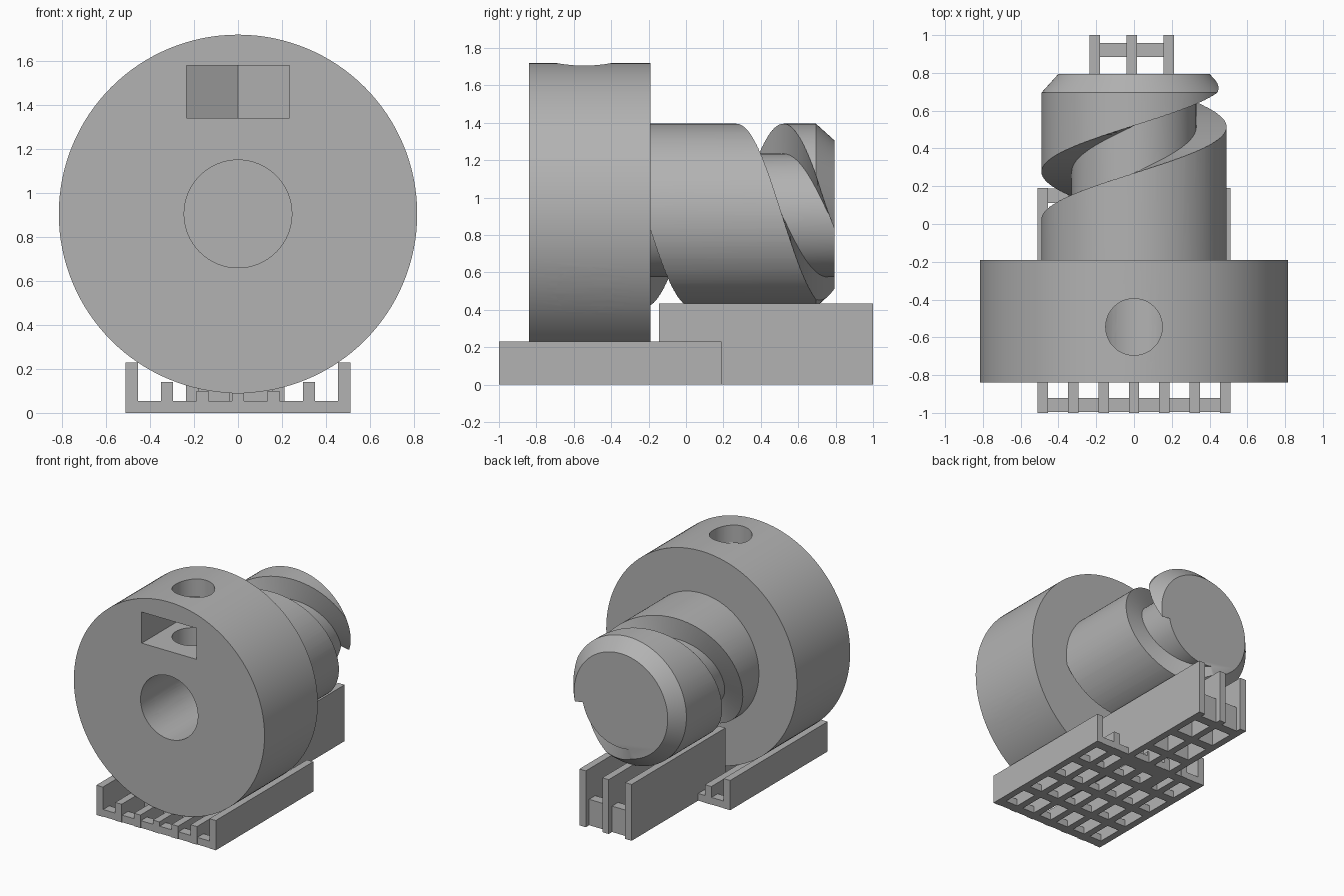
import bpy, bmesh, math
from math import pi, cos, sin
from mathutils import Matrix, Vector

if "Cube" in bpy.data.objects:
    bpy.data.objects.remove(bpy.data.objects["Cube"])

AXIS_Z = 0.905      # height of the turning axis
DRUM_R, SHAFT_R, CORE_R = 0.815, 0.49, 0.33
SCREW_Y = -0.545    # centre of the radial screw holes

grey = bpy.data.materials.new("plain grey")
grey.use_nodes = True
grey.diffuse_color = (0.45, 0.45, 0.45, 1)
grey.node_tree.nodes["Principled BSDF"].inputs["Base Color"].default_value = grey.diffuse_color


def make(name, bm):
    bmesh.ops.recalc_face_normals(bm, faces=bm.faces)
    mesh = bpy.data.meshes.new(name)
    bm.to_mesh(mesh)
    bm.free()
    mesh.materials.append(grey)
    obj = bpy.data.objects.new(name, mesh)
    bpy.context.collection.objects.link(obj)
    return obj


def lathe(name, profile, segments=128):
    """Solid turned around the y axis from (y, radius) points."""
    bm = bmesh.new()
    rings = [[bm.verts.new((r * cos(2 * pi * i / segments), y, AXIS_Z + r * sin(2 * pi * i / segments)))
              for i in range(segments)] for y, r in profile]
    for a, b in zip(rings, rings[1:]):
        for i in range(segments):
            j = (i + 1) % segments
            bm.faces.new((a[i], a[j], b[j], b[i]))
    bm.faces.new(rings[0])
    bm.faces.new(rings[-1])
    return make(name, bm)


def prism(name, outline, z0, z1, angle):
    """Prism on an (x, y) outline, spun about the turning axis."""
    bm = bmesh.new()
    face = bm.faces.new([bm.verts.new((x, y, z0)) for x, y in outline])
    up = bmesh.ops.extrude_face_region(bm, geom=[face])["geom"]
    bmesh.ops.translate(bm, vec=(0, 0, z1 - z0), verts=[v for v in up if isinstance(v, bmesh.types.BMVert)])
    bm.transform(Matrix.Translation((0, 0, AXIS_Z)) @ Matrix.Rotation(angle, 4, "Y"))
    return make(name, bm)


def cut(target, cutter):
    mod = target.modifiers.new("cut", "BOOLEAN")
    mod.operation, mod.solver, mod.object = "DIFFERENCE", "EXACT", cutter
    bpy.ops.object.select_all(action="DESELECT")
    bpy.context.view_layer.objects.active = target
    target.select_set(True)
    bpy.ops.object.modifier_apply(modifier=mod.name)
    bpy.data.objects.remove(cutter)


def smooth(obj):
    bpy.ops.object.select_all(action="DESELECT")
    bpy.context.view_layer.objects.active = obj
    obj.select_set(True)
    bpy.ops.object.shade_smooth_by_angle(angle=math.radians(25))


# Drum with a blind bore, nut pockets and radial screw holes
drum = lathe("drum", [(-0.84, DRUM_R), (-0.19, DRUM_R)])
cut(drum, lathe("bore_cutter", [(-1, 0.245), (-0.25, 0.245)], 64))
half, corner = 0.235, 0.136
pocket = [(-half, -1), (half, -1), (half, SCREW_Y + corner),
          (0, SCREW_Y + 2 * corner), (-half, SCREW_Y + corner)]
circle = [(0.15 * cos(2 * pi * i / 48), SCREW_Y + 0.15 * sin(2 * pi * i / 48)) for i in range(48)]
for k in range(3):
    cut(drum, prism("pocket_cutter", pocket, 0.435, 0.675, k * 2 * pi / 3))
    cut(drum, prism("screw_cutter", circle, 0.05, 1, k * 2 * pi / 3))
smooth(drum)

# Shaft with a chamfered tip and one spiral groove
shaft = lathe("shaft", [(-0.2, SHAFT_R), (0.695, SHAFT_R), (0.795, 0.4)])
PITCH, WIDTH, STEPS = 0.98, 0.25, 128
bm = bmesh.new()
rows = []
for i in range(STEPS + 1):
    y = -0.5 + 1.4 * i / STEPS
    a = pi / 2 - 2 * pi * (y - 0.27) / PITCH
    rows.append([bm.verts.new((r * cos(a), y + w, AXIS_Z + r * sin(a)))
                 for r, w in ((CORE_R, 0), (0.6, 0), (0.6, WIDTH), (CORE_R, WIDTH))])
for p, q in zip(rows, rows[1:]):
    for j in range(4):
        n = (j + 1) % 4
        bm.faces.new((p[j], p[n], q[n], q[j]))
bm.faces.new(rows[0])
bm.faces.new(rows[-1])
cut(shaft, make("groove_cutter", bm))
smooth(shaft)


def rack(name, ribs, y0, y1, bars, width, bar_z):
    """Lengthwise ribs (x, height) tied together by cross bars."""
    bm = bmesh.new()

    def box(x, y, size_x, size_y, height):
        m = Matrix.Translation((x, y, height / 2)) @ Matrix.Diagonal((size_x, size_y, height, 1))
        bmesh.ops.create_cube(bm, size=1, matrix=m)

    for x, height in ribs:
        box(x, (y0 + y1) / 2, 0.055, y1 - y0, height)
    for y in bars:
        box(0, y, width - 0.02, 0.075, bar_z)
    return make(name, bm)


# Cradle under the drum, its ribs stepping up with the curve
heights = [0.09, 0.1, 0.14, 0.23]
ribs = [(0.161 * k, heights[abs(k)]) for k in range(-3, 4)]
rack("drum_cradle", ribs, -1, 0.19, [-0.958 + 0.277 * k for k in range(5)], 1.02, 0.055)

# Taller rail stand under the shaft
rails = [(-0.208, 0.435), (-0.012, 0.42), (0.184, 0.435)]
rack("shaft_stand", rails, -0.145, 1, [0.922 - 0.277 * k for k in range(4)], 0.4, 0.2)
